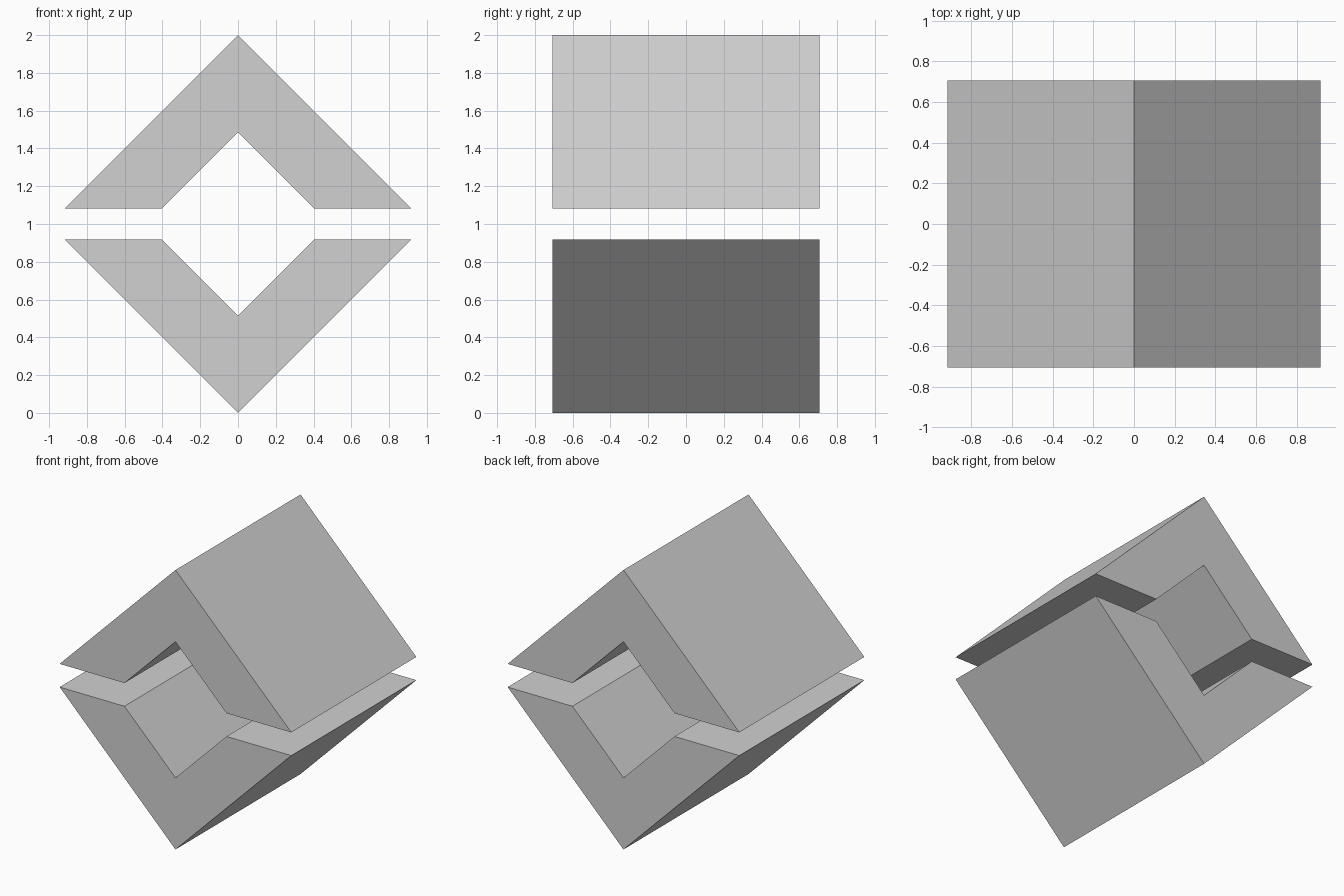
import bpy
import bmesh

cube = bpy.data.objects.get("Cube")
if cube:
    bpy.data.objects.remove(cube, do_unlink=True)

OUTER = 0.917    # half width and height of each wedge
INNER = 0.404    # half width and height of the notch
DEPTH = 1.414
MIDDLE = 1.0     # height of the mirror plane

grey = bpy.data.materials.new("light_grey")
grey.use_nodes = True
colour = (0.64, 0.64, 0.64, 1)
grey.diffuse_color = colour
grey.node_tree.nodes["Principled BSDF"].inputs["Base Color"].default_value = colour


def chevron(name, side):
    """Extrude a notched triangle along y, pointing up (1) or down (-1)."""
    base = MIDDLE + side * (1 - OUTER)
    profile = [(-OUTER, 0), (-INNER, 0), (0, INNER),
               (INNER, 0), (OUTER, 0), (0, OUTER)]
    bm = bmesh.new()
    verts = [bm.verts.new((x, -DEPTH / 2, base + side * h)) for x, h in profile]
    face = bm.faces.new(verts)
    result = bmesh.ops.extrude_face_region(bm, geom=[face], use_keep_orig=True)
    moved = [g for g in result["geom"] if isinstance(g, bmesh.types.BMVert)]
    bmesh.ops.translate(bm, verts=moved, vec=(0, DEPTH, 0))
    bmesh.ops.recalc_face_normals(bm, faces=bm.faces)
    mesh = bpy.data.meshes.new(name)
    bm.to_mesh(mesh)
    bm.free()
    mesh.materials.append(grey)
    obj = bpy.data.objects.new(name, mesh)
    bpy.context.collection.objects.link(obj)


# Two matching halves facing each other across a gap
chevron("upper_chevron", 1)
chevron("lower_chevron", -1)
